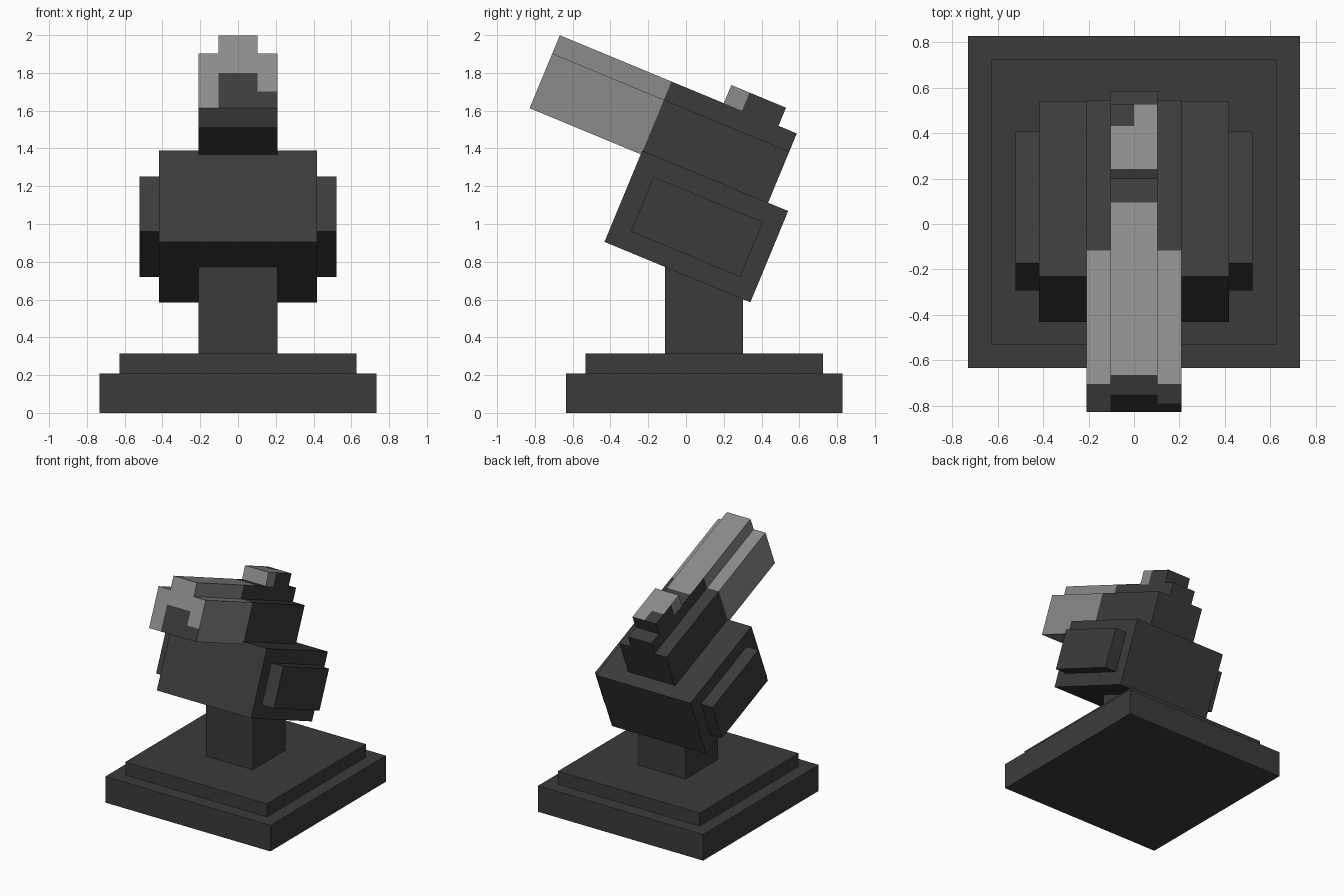
import bpy, bmesh, math
from mathutils import Matrix, Vector

cube = bpy.data.objects.get("Cube")
if cube:
    bpy.data.objects.remove(cube, do_unlink=True)


def make_material(name, value):
    m = bpy.data.materials.new(name)
    m.use_nodes = True
    col = (value, value, value, 1)
    m.diffuse_color = col
    bsdf = next(n for n in m.node_tree.nodes if n.type == 'BSDF_PRINCIPLED')
    bsdf.inputs["Base Color"].default_value = col
    bsdf.inputs["Roughness"].default_value = 0.8
    return m


MATS = [make_material("dark grey", 0.044), make_material("light grey", 0.26)]
DARK, LIGHT = 0, 1

# Gun frame: local y runs back along the barrel, local z up from its underside
GUN = Matrix.Translation((0, -0.828, 1.613)) @ Matrix.Rotation(math.radians(-22.5), 4, 'X')


def box(name, x, y, z, frame=Matrix(), cuts=(), rule=None):
    """Box from (min, max) ranges, cut at (axis, position) and coloured by rule(centre, normal)."""
    bm = bmesh.new()
    bmesh.ops.create_cube(bm, size=1)
    for v in bm.verts:
        v.co = [(r[0] + r[1]) / 2 + c * (r[1] - r[0]) for c, r in zip(v.co, (x, y, z))]
    for axis, pos in cuts:
        n = Vector((0, 0, 0))
        n[axis] = 1
        bmesh.ops.bisect_plane(bm, geom=bm.verts[:] + bm.edges[:] + bm.faces[:],
                               plane_co=n * pos, plane_no=n)
    bm.normal_update()
    if rule:
        for f in bm.faces:
            f.material_index = rule(f.calc_center_median(), f.normal)
        # Keep only the edges that separate colours or directions
        bmesh.ops.dissolve_limit(bm, angle_limit=0.01, verts=bm.verts[:],
                                 edges=bm.edges[:], delimit={'MATERIAL'})
    me = bpy.data.meshes.new(name)
    bm.to_mesh(me)
    bm.free()
    for m in MATS:
        me.materials.append(m)
    ob = bpy.data.objects.new(name, me)
    ob.matrix_world = frame
    bpy.context.collection.objects.link(ob)
    return ob


# Stepped base and neck
box("base_slab", (-0.732, 0.732), (-0.635, 0.828), (0, 0.209))
box("base_step", (-0.628, 0.628), (-0.531, 0.724), (0.2, 0.3135))
box("neck", (-0.209, 0.209), (-0.11, 0.302), (0.3, 0.95))

# Tilted body with a plate on each side
box("body", (-0.418, 0.418), (0.637, 1.473), (-0.502, 0.021), GUN)
for side, name in ((1, "left_side_plate"), (-1, "right_side_plate")):
    xs = sorted((side * 0.40, side * 0.522))
    box(name, xs, (0.745, 1.372), (-0.398, -0.084), GUN)


# Barrel: light front section with a dark muzzle and a mostly dark underside
def barrel_rule(c, n):
    if n.y < -0.5:
        muzzle = abs(c.x) < 0.1045 and c.z < 0.203
        corner = c.x > 0.1045 and c.z < 0.097
        return DARK if muzzle or corner else LIGHT
    if n.z < -0.5:
        return LIGHT if c.y < 0.262 else DARK
    return LIGHT if c.y < 0.64 else DARK


box("barrel", (-0.209, 0.209), (0, 1.358), (0, 0.3135), GUN,
    cuts=[(0, -0.1045), (0, 0.1045), (1, 0.262), (1, 0.64), (2, 0.097), (2, 0.203)],
    rule=barrel_rule)


# Rail on top of the barrel, light further back on its top face
def rail_rule(c, n):
    return LIGHT if c.y < (0.825 if n.z > 0.5 else 0.64) else DARK


box("barrel_rail", (-0.1045, 0.1045), (0, 1.358), (0.30, 0.418), GUN,
    cuts=[(1, 0.64), (1, 0.825)], rule=rail_rule)


# Sight block: light front and top, with one dark rear corner
def sight_rule(c, n):
    if n.z > 0.5:
        return DARK if c.x < 0 and c.y > 1.148 else LIGHT
    return LIGHT if c.y < 1.044 else DARK


box("sight", (-0.1045, 0.1045), (0.94, 1.253), (0.41, 0.522), GUN,
    cuts=[(0, 0), (1, 1.044), (1, 1.148)], rule=sight_rule)
